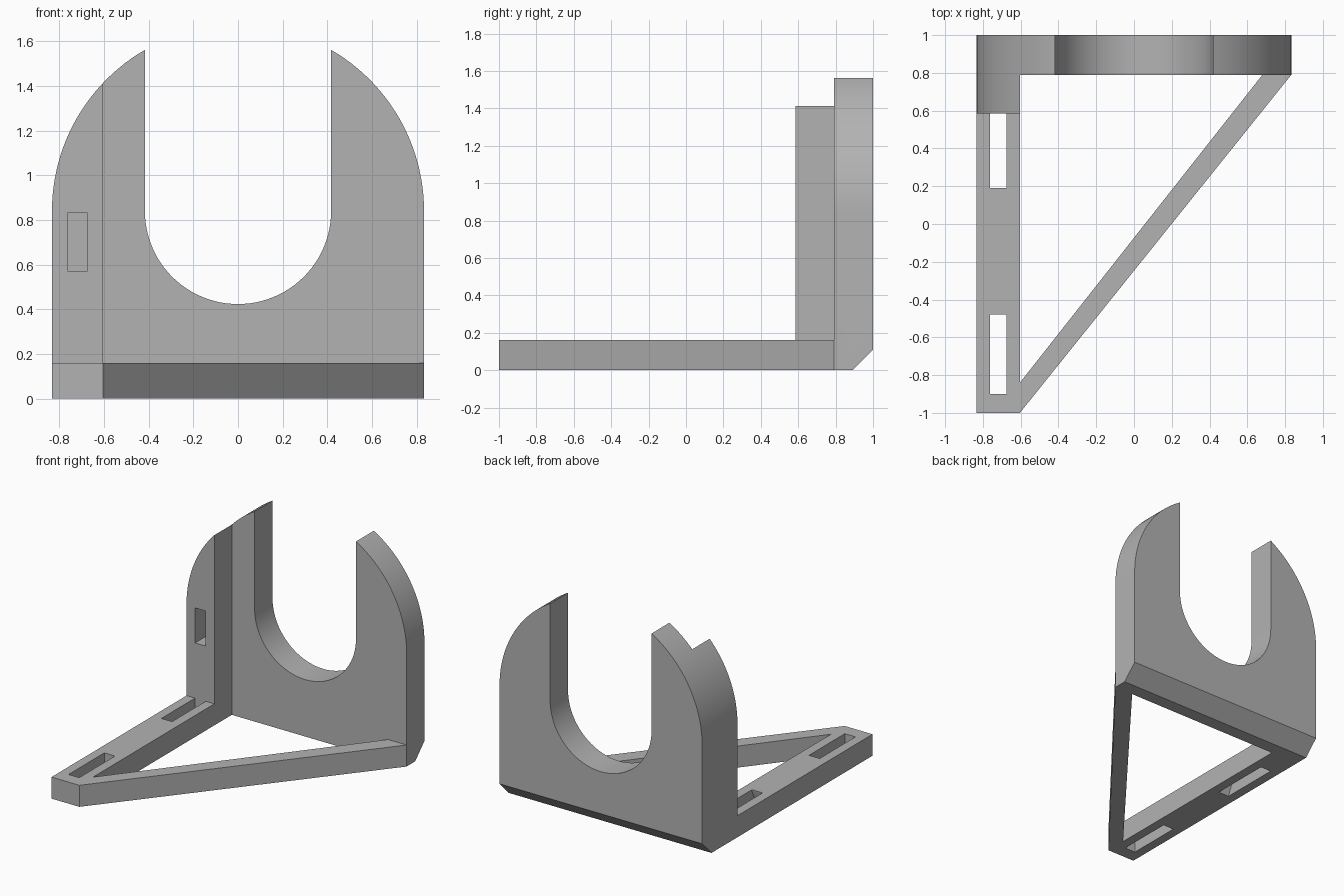
import bpy, bmesh, math
from mathutils import Vector

if "Cube" in bpy.data.objects:
    bpy.data.objects.remove(bpy.data.objects["Cube"], do_unlink=True)

W, WALL, R = 0.833, -0.604, 0.417        # half width, strip inner edge, cradle radius
POST, PLATE, BACK = 0.585, 0.79, 1.0     # depths of post front, plate front, back
BASE_H, ARC_Z = 0.16, 0.84

grey = bpy.data.materials.new("plain_grey")
grey.use_nodes = True
grey.diffuse_color = (0.45, 0.45, 0.45, 1)
grey.node_tree.nodes["Principled BSDF"].inputs["Base Color"].default_value = grey.diffuse_color


def prism(name, points, axis, lo, hi):
    """Extrude a 2D outline along x, y or z between lo and hi."""
    place = {"x": lambda a, b: (lo, a, b), "y": lambda a, b: (a, lo, b),
             "z": lambda a, b: (a, b, lo)}[axis]
    bm = bmesh.new()
    face = bm.faces.new([bm.verts.new(place(*p)) for p in points])
    moved = bmesh.ops.extrude_face_region(bm, geom=[face])["geom"]
    shift = Vector([(hi - lo) * (axis == c) for c in "xyz"])
    bmesh.ops.translate(bm, vec=shift, verts=[v for v in moved if isinstance(v, bmesh.types.BMVert)])
    bmesh.ops.recalc_face_normals(bm, faces=bm.faces)
    mesh = bpy.data.meshes.new(name)
    bm.to_mesh(mesh)
    bm.free()
    mesh.materials.append(grey)
    ob = bpy.data.objects.new(name, mesh)
    bpy.context.collection.objects.link(ob)
    return ob


def combine(target, other, operation):
    mod = target.modifiers.new(operation, "BOOLEAN")
    mod.operation, mod.object, mod.solver = operation, other, "EXACT"
    bpy.context.view_layer.objects.active = target
    bpy.ops.object.modifier_apply(modifier=mod.name)
    bpy.data.objects.remove(other, do_unlink=True)


def arc(radius, z, start, end, steps):
    angles = [math.radians(start + (end - start) * i / steps) for i in range(steps + 1)]
    return [(radius * math.cos(a), z + radius * math.sin(a)) for a in angles]


# Upright cradle: rounded shoulders with a U-shaped opening
tip = math.degrees(math.acos(R / W))
outline = ([(-W, 0), (W, 0)] + arc(W, ARC_Z, 0, tip, 24)
           + arc(R, ARC_Z, 0, -180, 48) + arc(W, ARC_Z, 180 - tip, 180, 24))
bracket = prism("cradle_bracket", outline, "y", POST, BACK)

# Step the front back, leaving a thicker post on one side
combine(bracket, prism("step_cutter", [(WALL, 0.4), (1, 0.4), (1, PLATE), (WALL, PLATE)],
                       "z", -1, 2), "DIFFERENCE")

# Triangular base frame: side strip and diagonal brace
base = prism("base_frame", [(-W, -1), (WALL, -1), (W, PLATE), (W, 0.85), (-W, 0.85)],
             "z", 0, BASE_H)
combine(base, prism("opening_cutter", [(WALL, -0.84), (0.68, PLATE), (WALL, PLATE)],
                    "z", -1, 1), "DIFFERENCE")
combine(bracket, base, "UNION")

# Chamfer along the lower back edge
combine(bracket, prism("chamfer_cutter", [(0.79, -0.1), (1.1, -0.1), (1.1, 0.21)],
                       "x", -1, 1), "DIFFERENCE")

# Strap slots in the strip and pocket in the post
slots = [
    [(-0.9, -0.1), (-0.48, -0.1), (-0.48, 0.3), (-0.9, 0.3)],
    [(0.12, -0.01), (POST, -0.01), (POST, 0.2), (0.19, 0.2), (0.19, 0.15)],
    [(0.5, 0.57), (0.78, 0.57), (0.78, 0.83), (0.5, 0.83)],
]
for profile in slots:
    combine(bracket, prism("slot_cutter", profile, "x", -0.763, -0.675), "DIFFERENCE")

bpy.ops.object.select_all(action="DESELECT")
bracket.select_set(True)
bpy.context.view_layer.objects.active = bracket
bpy.ops.object.shade_smooth_by_angle(angle=math.radians(25))
